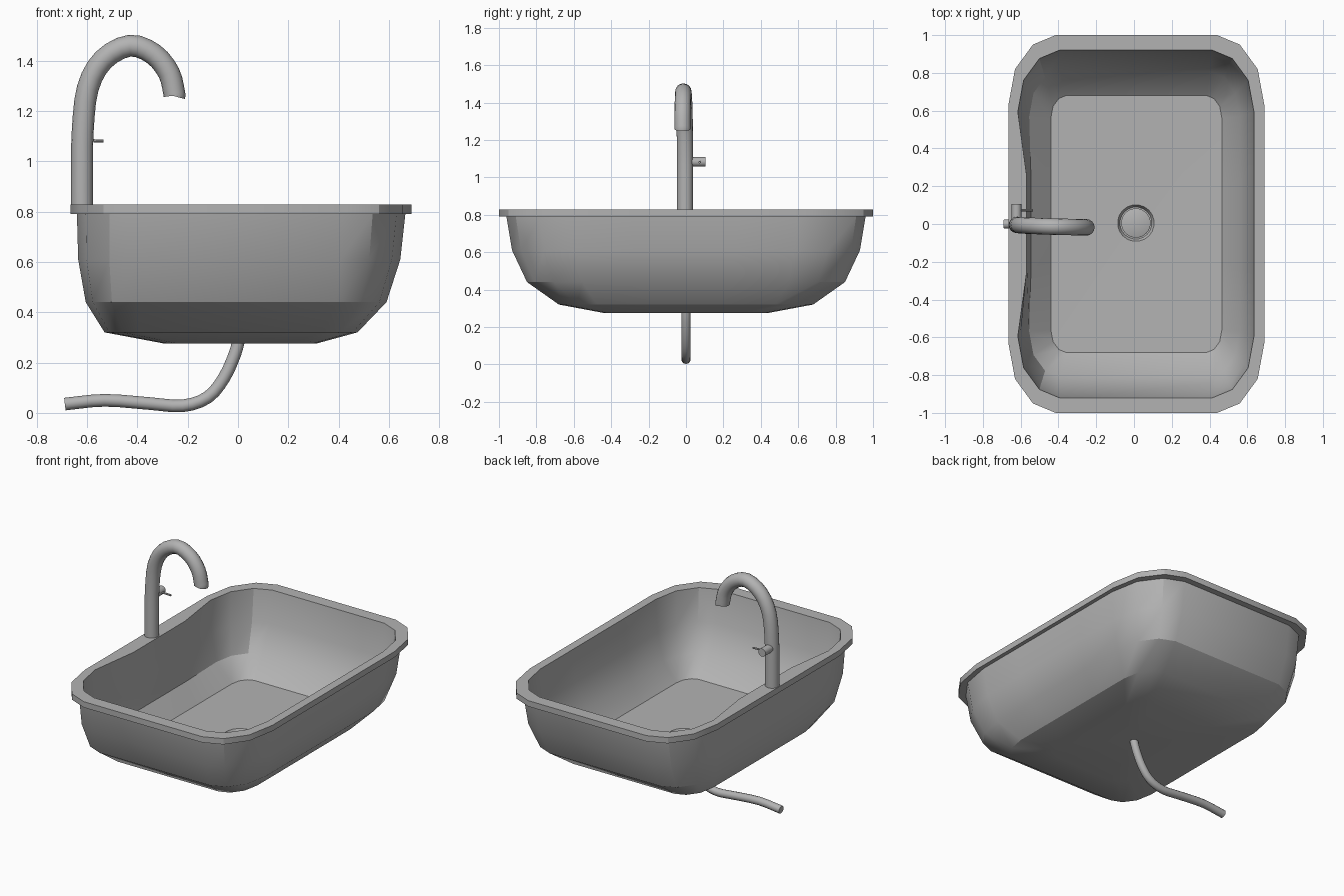
import bpy, bmesh, math
from mathutils import Vector

if "Cube" in bpy.data.objects:
    bpy.data.objects.remove(bpy.data.objects["Cube"])

grey = bpy.data.materials.new("dark_grey")
grey.diffuse_color = (.45, .45, .45, 1)
grey.use_nodes = True
grey.node_tree.nodes["Principled BSDF"].inputs["Base Color"].default_value = grey.diffuse_color


def finish(bm, name, angle=40):
    bmesh.ops.recalc_face_normals(bm, faces=bm.faces[:])
    me = bpy.data.meshes.new(name)
    bm.to_mesh(me)
    bm.free()
    me.materials.append(grey)
    ob = bpy.data.objects.new(name, me)
    bpy.context.collection.objects.link(ob)
    bpy.ops.object.select_all(action='DESELECT')
    ob.select_set(True)
    bpy.context.view_layer.objects.active = ob
    bpy.ops.object.shade_smooth_by_angle(angle=math.radians(angle))
    return ob


def loft(name, rings, angle=40):
    """Skin a list of equal-length rings and cap both ends."""
    bm = bmesh.new()
    vs = [[bm.verts.new(p) for p in r] for r in rings]
    for a, b in zip(vs, vs[1:]):
        for i in range(len(a)):
            j = (i + 1) % len(a)
            bm.faces.new((a[i], a[j], b[j], b[i]))
    bm.faces.new(vs[0])
    bm.faces.new(vs[-1])
    return finish(bm, name, angle)


def outline(x0, x1, hy, z, k, bulge=0.0):
    """Rounded rectangle of 20 points; k scales the corners."""
    cx, hx = (x0 + x1) / 2, (x1 - x0) / 2
    q = [(hx, 0.29 * hy), (hx, hy - .37 * k), (hx - .035 * k, hy - .18 * k),
         (hx - .13 * k, hy - .05 * k), (hx - .25 * k, hy)]
    pts = q + [(-x, y) for x, y in q[::-1]]
    pts += [(-x, -y) for x, y in pts]
    out = [Vector((cx + x, y, z)) for x, y in pts]
    for i in (9, 10):
        out[i].x += bulge
    return out


def circle(r, z, n=20, cx=0.01, cy=0.005):
    return [Vector((cx + r * math.cos((i + .5) * math.tau / n),
                    cy + r * math.sin((i + .5) * math.tau / n), z)) for i in range(n)]


def tube(name, pts, r, n=16, sub=3):
    """Round tube through a smooth path."""
    P = [Vector(p) for p in pts]
    E = [2 * P[0] - P[1]] + P + [2 * P[-1] - P[-2]]
    path = []
    for a, b, c, d in zip(E, E[1:], E[2:], E[3:]):
        for s in range(sub):
            t = s / sub
            path.append(.5 * (2 * b + (c - a) * t + (2 * a - 5 * b + 4 * c - d) * t * t
                              + (3 * b - a - 3 * c + d) * t ** 3))
    path.append(P[-1])
    rings = []
    for i, p in enumerate(path):
        tan = (path[min(i + 1, len(path) - 1)] - path[max(i - 1, 0)]).normalized()
        side = Vector((0, 1, 0)) if abs(tan.y) < .8 else Vector((0, 0, 1))
        u = (side - tan * side.dot(tan)).normalized()
        v = tan.cross(u)
        rings.append([p + r * (u * math.cos(k * math.tau / n) + v * math.sin(k * math.tau / n))
                      for k in range(n)])
    return loft(name, rings)


# basin: outer shell up to the rim, over it, and down the inside to the drain recess
loft("basin", [
    circle(.05, .275),
    outline(-.29, .31, .44, .275, .4),
    outline(-.53, .475, .68, .32, .55),
    outline(-.605, .59, .85, .44, .8),
    outline(-.635, .645, .93, .61, .95),
    outline(-.64, .665, .96, .79, 1),
    outline(-.665, .69, 1, .79, 1),
    outline(-.665, .69, 1, .828, 1),
    outline(-.615, .635, .92, .828, .88, .045),
    outline(-.60, .615, .89, .62, .82, .035),
    outline(-.555, .56, .81, .45, .65, .01),
    outline(-.44, .465, .68, .34, .32),
    circle(.097, .337),
    circle(.085, .315),
], angle=29)

# drain plug
loft("drain_plug", [circle(.078, .31), circle(.078, .324), circle(.072, .327)], 30)

# faucet spout
tube("faucet", [(-.62, -.005, .80), (-.62, -.005, .95), (-.617, -.005, 1.12),
                (-.597, -.007, 1.29), (-.535, -.01, 1.403), (-.43, -.014, 1.459),
                (-.335, -.016, 1.425), (-.274, -.018, 1.35), (-.2535, -.018, 1.27),
                (-.2525, -.018, 1.258)], .0435)

# faucet handle and lever
tube("handle_knob", [(-.622, .0, 1.083), (-.622, .105, 1.083)], .026, sub=1)
tube("handle_lever", [(-.622, .073, 1.083), (-.535, .073, 1.08)], .006, n=8, sub=1)

# drain hose
tube("drain_hose", [(.005, 0, .30), (-.012, 0, .235), (-.055, 0, .14), (-.12, 0, .062),
                    (-.22, 0, .028), (-.35, 0, .037), (-.53, 0, .05), (-.688, 0, .035)], .025, n=12)
